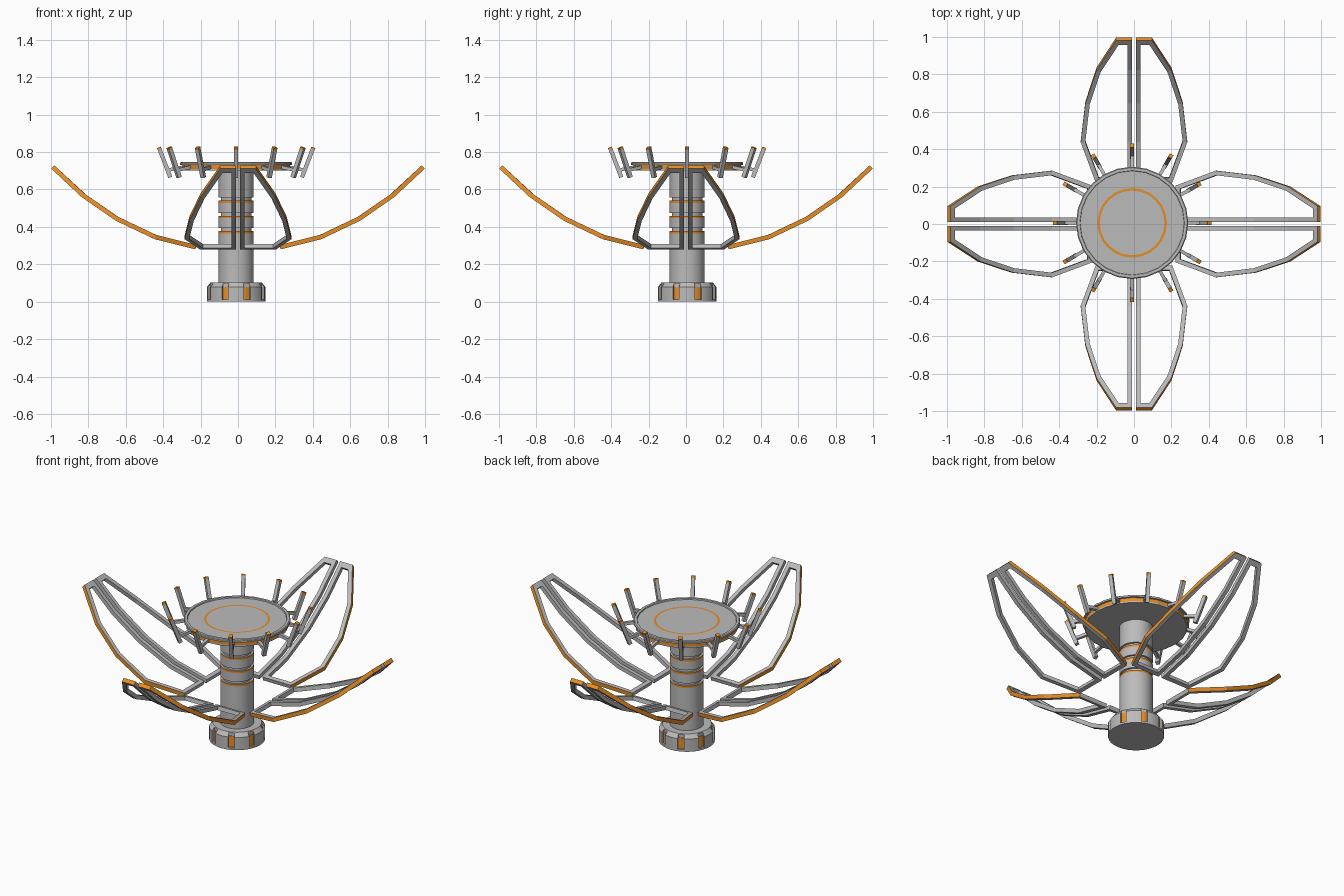
import bpy, bmesh, math
from mathutils import Vector, Matrix

if "Cube" in bpy.data.objects:
    bpy.data.objects.remove(bpy.data.objects["Cube"])

HUB = (-0.01, 0.006, 0)
orange = bpy.data.materials.new("orange")
orange.diffuse_color = (0.8, 0.27, 0.02, 1)
orange.use_nodes = True
orange.node_tree.nodes["Principled BSDF"].inputs["Base Color"].default_value = orange.diffuse_color
grey = bpy.data.materials.new("grey")
grey.diffuse_color = (0.5, 0.5, 0.5, 1)
grey.use_nodes = True
grey.node_tree.nodes["Principled BSDF"].inputs["Base Color"].default_value = grey.diffuse_color


def finish(name, bm, loc=(0, 0, 0), smooth=False):
    bmesh.ops.recalc_face_normals(bm, faces=bm.faces)
    me = bpy.data.meshes.new(name)
    bm.to_mesh(me)
    bm.free()
    me.materials.append(grey)
    me.materials.append(orange)
    ob = bpy.data.objects.new(name, me)
    ob.location = loc
    bpy.context.collection.objects.link(ob)
    if smooth:
        bpy.ops.object.select_all(action='DESELECT')
        ob.select_set(True)
        bpy.context.view_layer.objects.active = ob
        bpy.ops.object.shade_smooth_by_angle(angle=math.radians(30))
    return ob


def lathe(name, profile, accents=(), n=24, smooth=False):
    """Revolve (r, z) points; profile segments listed in accents are orange."""
    bm = bmesh.new()
    rings = []
    for r, z in profile:
        if r == 0:
            rings.append([bm.verts.new((0, 0, z))] * n)
        else:
            rings.append([bm.verts.new((r * math.cos(t), r * math.sin(t), z))
                          for t in (2 * math.pi * i / n for i in range(n))])
    for k in range(len(rings) - 1):
        a, b = rings[k], rings[k + 1]
        for i in range(n):
            j = (i + 1) % n
            vs = list(dict.fromkeys((a[i], a[j], b[j], b[i])))
            bm.faces.new(vs).material_index = int(k in accents)
    return finish(name, bm, HUB, smooth)


# Column with grooves and orange bands
col, bands = [(0, 0.09), (0.094, 0.09)], []
for z in (0.365, 0.447, 0.528):
    bands.append(len(col))
    col += [(0.094, z), (0.094, z + 0.012)]
    col += [(0.082, z + 0.012), (0.082, z + 0.028), (0.094, z + 0.028)]
    bands[-1] = len(col) - 5
col += [(0.094, 0.71), (0, 0.71)]
lathe("column", col, bands, 32, True)

# Base with eight slots showing an orange core
base = lathe("base", [(0, 0), (0.157, 0), (0.157, 0.078), (0.138, 0.102), (0, 0.102)], (), 32, True)
lathe("base_core", [(0, 0.012), (0.145, 0.012), (0.145, 0.08), (0, 0.08)], (1,), 32)
bm = bmesh.new()
for k in range(8):
    m = (Matrix.Rotation(math.radians(22.5 + 45 * k), 4, 'Z')
         @ Matrix.Translation((0.17, 0, 0.072)) @ Matrix.Diagonal((0.06, 0.036, 0.12, 1)))
    bmesh.ops.create_cube(bm, size=1, matrix=m)
cutter = finish("base_slot_cutter", bm, HUB)
cutter.hide_render = True
cutter.hide_viewport = True
mod = base.modifiers.new("slots", 'BOOLEAN')
mod.object = cutter
mod.operation = 'DIFFERENCE'

# Dish on top, with raised rim, orange side band and orange ring
lathe("dish", [(0, 0.702), (0.288, 0.702), (0.288, 0.71), (0.288, 0.732), (0.3, 0.732),
               (0.3, 0.742), (0.295, 0.746), (0.28, 0.746), (0.278, 0.739), (0.186, 0.739),
               (0.173, 0.739), (0, 0.739)], (2, 9))


def bar(bm, p, q, w, cap=False):
    """Square bar from p to q lying in the xz plane."""
    p, q = Vector(p), Vector(q)
    side = Vector((0, w / 2, 0))
    up = (q - p).normalized().cross(Vector((0, 1, 0))) * w / 2
    ends = [[bm.verts.new(c + side * s + up * u) for s, u in ((1, 1), (1, -1), (-1, -1), (-1, 1))]
            for c in (p, q)]
    a, b = ends
    bm.faces.new(a)
    bm.faces.new(b).material_index = int(cap)
    for i in range(4):
        j = (i + 1) % 4
        bm.faces.new((a[i], a[j], b[j], b[i])).material_index = int(cap)


# Twelve tilted prongs around the dish
for k in range(12):
    bm = bmesh.new()
    bar(bm, (0.27, 0, 0.722), (0.368, 0, 0.703), 0.018)
    foot, tip = Vector((0.352, 0, 0.665)), Vector((0.413, 0, 0.825))
    neck = foot.lerp(tip, 0.93)
    bar(bm, foot, neck, 0.022)
    bar(bm, neck, tip, 0.022, True)
    ob = finish(f"prong_{k + 1}", bm, HUB)
    ob.rotation_euler.z = math.radians(30 * k)

# Petal frames: plan outline bent onto a rising profile
RISE = [(0.225, 0.292), (0.44, 0.345), (0.65, 0.445), (0.83, 0.57), (0.99, 0.72)]
OUTLINE = [(0.225, 0.012), (0.225, 0.205), (0.44, 0.285), (0.65, 0.26), (0.83, 0.2), (0.99, 0.095),
           (0.99, 0.012), (0.83, 0.012), (0.65, 0.012), (0.44, 0.012)]
BAR = 0.024


def on_surface(x):
    """Height and up direction of the petal surface at x."""
    for (x0, z0), (x1, z1) in zip(RISE, RISE[1:]):
        if x <= x1 + 1e-6:
            break
    s = (z1 - z0) / (x1 - x0)
    return z0 + s * (x - x0), Vector((-s, 0, 1)).normalized()


def petal_half(name, mirror, angle):
    bm = bmesh.new()
    n = len(OUTLINE)
    pts = [Vector(p) for p in OUTLINE]
    loops = []
    for i, p in enumerate(pts):
        d0 = (p - pts[i - 1]).normalized()
        d1 = (pts[(i + 1) % n] - p).normalized()
        n0, n1 = Vector((d0.y, -d0.x)), Vector((d1.y, -d1.x))
        inner = p + (n0 + n1) * BAR / (1 + n0.dot(n1))
        row = []
        for q, h in ((p, 1), (p, -1), (inner, -1), (inner, 1)):
            z, up = on_surface(q.x)
            v = Vector((q.x, q.y * mirror, z)) + up * h * BAR / 2
            row.append(bm.verts.new(v))
        loops.append(row)
    for i in range(n):
        a, b = loops[i], loops[(i + 1) % n]
        for k in range(4):
            j = (k + 1) % 4
            f = bm.faces.new((a[k], a[j], b[j], b[k]))
            f.material_index = int(k == 0 and 1 <= i <= 5)
    ob = finish(name, bm)
    ob.rotation_euler.z = angle


for k, side in enumerate(("right", "back", "left", "front")):
    petal_half(f"{side}_petal_a", 1, k * math.pi / 2)
    petal_half(f"{side}_petal_b", -1, k * math.pi / 2)
